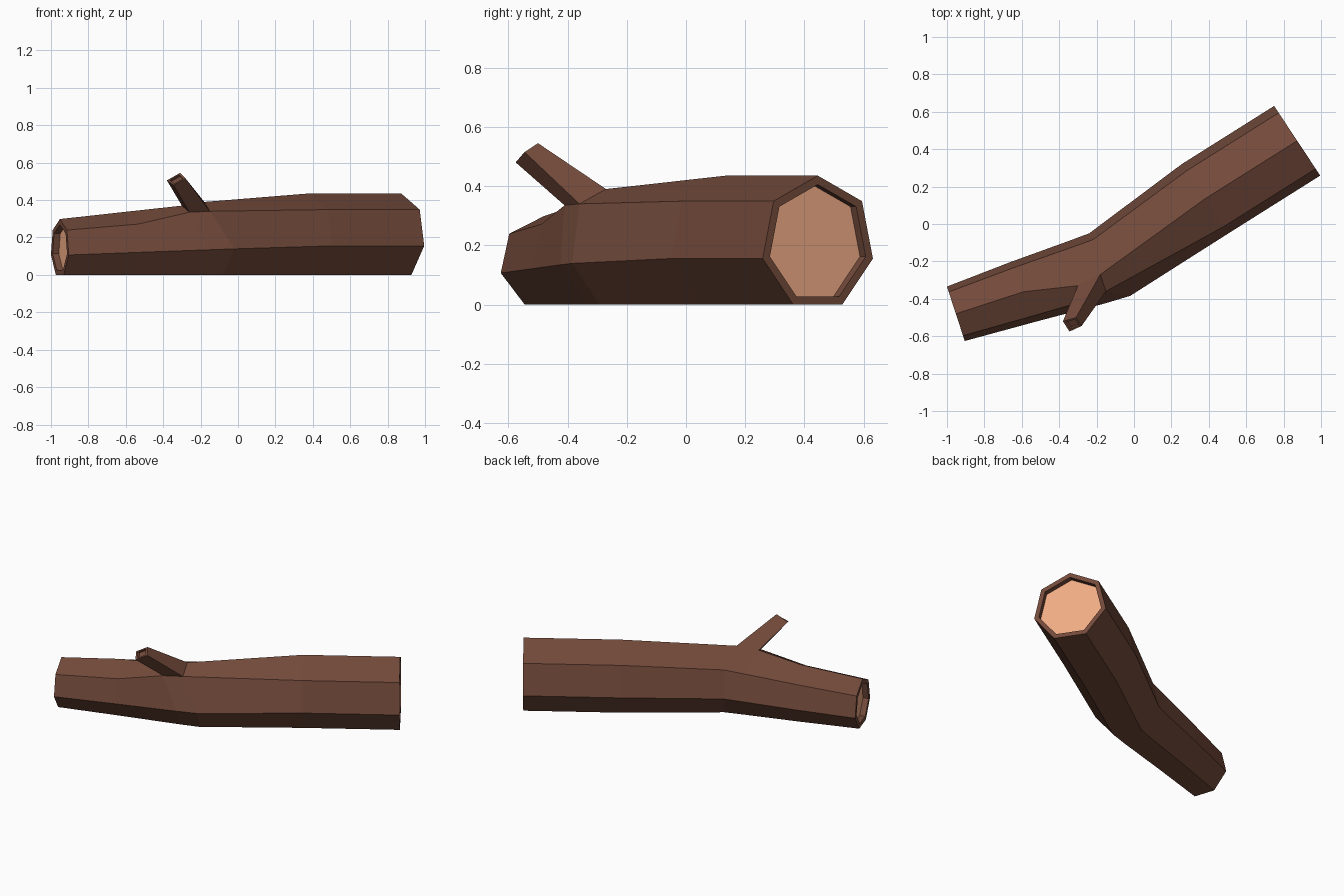
import bpy, bmesh
from math import sin, cos, pi
from mathutils import Vector

if "Cube" in bpy.data.objects:
    bpy.data.objects.remove(bpy.data.objects["Cube"])

SIDES = 7


def material(name, color):
    m = bpy.data.materials.new(name)
    m.diffuse_color = (*color, 1)
    m.use_nodes = True
    m.node_tree.nodes["Principled BSDF"].inputs["Base Color"].default_value = m.diffuse_color
    return m


bm = bmesh.new()


def ring(center, side, r, inset=0.0, push=(0, 0)):
    """Upright seven-sided ring resting on the ground, apex up, turning towards 'side'."""
    s = Vector((side[0], side[1], 0)).normalized()
    c = Vector((center[0] + push[0], center[1] + push[1], r * cos(pi / SIDES)))
    r -= inset
    return [bm.verts.new(c + s * r * sin(a) + Vector((0, 0, r * cos(a))))
            for a in (2 * pi * k / SIDES for k in range(SIDES))]


def bridge(a, b, skip=None):
    n = len(a)
    for k in range(n):
        if k != skip:
            bm.faces.new((a[k], a[(k + 1) % n], b[(k + 1) % n], b[k]))


LEFT, MID, RIGHT = (0.311, -0.95), (0.55, -0.835), (0.552, -0.834)

# trunk rings from the thin end to the thick end
left = ring((-0.9525, -0.48), LEFT, 0.157)
knee = ring((-0.59, -0.362), (0.40, -0.916), 0.178)
notch = ring((-0.25, -0.257), (0.50, -0.866), 0.198)
mid = ring((-0.13, -0.217), MID, 0.205)
thick = ring((0.38, 0.135), RIGHT, 0.229)
right = ring((0.8725, 0.445), RIGHT, 0.229)

# pull the trunk surface towards the branch root
for v, co in ((notch[0], (-0.30, -0.33, 0.37)), (notch[1], (-0.26, -0.41, 0.335)),
              (mid[0], (-0.18, -0.27, 0.39)), (mid[1], (-0.15, -0.36, 0.34))):
    v.co = co

bridge(left, knee)
bridge(knee, notch)
bridge(notch, mid, skip=0)
bridge(mid, thick)
bridge(thick, right)

# recessed cut wood at both ends
for outer, center, side, r, axis in (
        (left, (-0.9525, -0.48), LEFT, 0.157, (0.95, 0.311)),
        (right, (0.8725, 0.445), RIGHT, 0.229, (-0.834, -0.552))):
    rim = ring(center, side, r, 0.03)
    deep = ring(center, side, r, 0.03, (axis[0] * 0.035, axis[1] * 0.035))
    bridge(outer, rim)
    bridge(rim, deep)
    bm.faces.new(deep).material_index = 1

# branch stub with a small hollow tip
root = [notch[0], mid[0], mid[1], notch[1]]
tip_co = [Vector(c) for c in ((-0.38, -0.52, 0.505), (-0.31, -0.50, 0.545),
                              (-0.28, -0.545, 0.515), (-0.345, -0.575, 0.48))]
tip_mid = sum(tip_co, Vector()) / 4
inward = Vector((0.11, 0.20, -0.15)).normalized() * 0.015
tip = [bm.verts.new(c) for c in tip_co]
lip = [bm.verts.new(c.lerp(tip_mid, 0.3)) for c in tip_co]
pit = [bm.verts.new(c.lerp(tip_mid, 0.3) + inward) for c in tip_co]
bridge(root, tip)
bridge(tip, lip)
bridge(lip, pit)
bm.faces.new(pit)

bmesh.ops.recalc_face_normals(bm, faces=bm.faces)
mesh = bpy.data.meshes.new("log")
bm.to_mesh(mesh)
bm.free()
mesh.materials.append(material("bark", (0.17, 0.068, 0.043)))
mesh.materials.append(material("cut_wood", (0.87, 0.41, 0.235)))
log = bpy.data.objects.new("log", mesh)
bpy.context.collection.objects.link(log)
